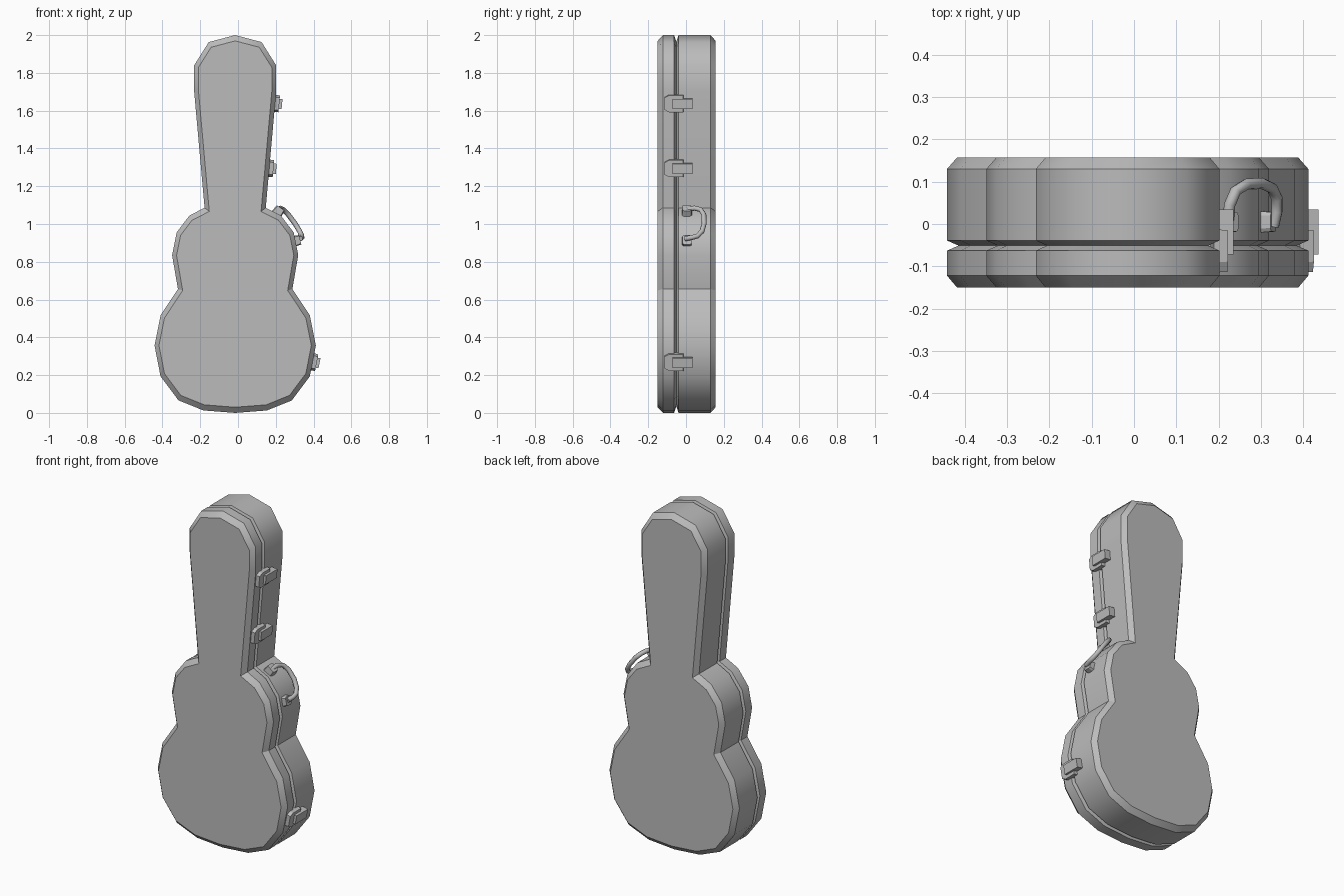
import bpy, bmesh, math
from mathutils import Vector, Matrix

if "Cube" in bpy.data.objects:
    bpy.data.objects.remove(bpy.data.objects["Cube"])

grey = bpy.data.materials.new("case grey")
grey.diffuse_color = (0.5, 0.5, 0.5, 1)
grey.use_nodes = True
grey.node_tree.nodes["Principled BSDF"].inputs["Base Color"].default_value = grey.diffuse_color
CX = -0.015  # body centre line


def make_object(name, bm):
    bmesh.ops.recalc_face_normals(bm, faces=bm.faces)
    mesh = bpy.data.meshes.new(name)
    bm.to_mesh(mesh)
    bm.free()
    mesh.materials.append(grey)
    ob = bpy.data.objects.new(name, mesh)
    bpy.context.collection.objects.link(ob)
    return ob


# Guitar outline: right half from top to bottom, then mirrored
half = [(0, 2.0), (.14, 1.963), (.217, 1.84), (.217, 1.70), (.162, 1.086),
        (.242, 1.045), (.31, .955), (.334, .835), (.303, .656), (.395, .517),
        (.427, .357), (.395, .193), (.30, .066), (.168, .013), (0, 0)]
outline = half + [(-x, z) for x, z in half[-2:0:-1]]
SX, SZ = .023, .030


def inset(points, amount):
    """Mitred inset of the outline, slightly stronger in z than in x."""
    pts = [Vector((x / SX, z / SZ)) for x, z in points]
    result = []
    for i, p in enumerate(pts):
        d0 = (p - pts[i - 1]).normalized()
        d1 = (pts[(i + 1) % len(pts)] - p).normalized()
        n0, n1 = Vector((d0.y, -d0.x)), Vector((d1.y, -d1.x))
        q = p + (n0 + n1) * amount / (1 + n0.dot(n1))
        result.append((q.x * SX, q.y * SZ))
    return result


# Case body: rings from front to back with bevelled rims and a seam groove
rings = [(-.15, 1), (-.122, 0), (-.063, 0), (-.051, 1.15), (-.039, 0),
         (.13, 0), (.157, 1)]
concave = {i for i, (x, z) in enumerate(outline) if z in (1.086, .656)}
bm = bmesh.new()
loops = []
for y, amount in rings:
    loops.append([bm.verts.new((x + CX, y, z)) for x, z in inset(outline, amount)])
n = len(outline)
for a, b in zip(loops, loops[1:]):
    for i in range(n):
        f = bm.faces.new((a[i], a[(i + 1) % n], b[(i + 1) % n], b[i]))
        f.smooth = True
bm.faces.new(loops[0])
bm.faces.new(loops[-1])
# Rims and inner corners stay sharp, the walls shade smoothly
notch = {v for loop in loops for i, v in enumerate(loop) if i in concave}
for e in bm.edges:
    a, b = e.verts
    if abs(a.co.y - b.co.y) < 1e-5 or (a in notch and b in notch):
        e.smooth = False
make_object("case_body", bm)


def frame(z, x, upper, lower):
    """Local axes on the side wall: x outward, y back, z along the edge."""
    up = (Vector((upper[0], 0, upper[1])) - Vector((lower[0], 0, lower[1]))).normalized()
    out = Vector((0, 1, 0)).cross(up)
    m = Matrix((out, (0, 1, 0), up)).transposed().to_4x4()
    m.translation = (x, 0, z)
    return m


def prism(bm, profile, x0, x1, m, taper=1.0):
    """Extrude a y-z profile outward from x0 to x1."""
    cy = sum(p[0] for p in profile) / len(profile)
    a = [bm.verts.new(m @ Vector((x0, y, z))) for y, z in profile]
    b = [bm.verts.new(m @ Vector((x1, cy + (y - cy) * taper, z * taper))) for y, z in profile]
    bm.faces.new(a)
    bm.faces.new(b)
    k = len(profile)
    for i in range(k):
        bm.faces.new((a[i], a[(i + 1) % k], b[(i + 1) % k], b[i]))


# Latches on the right wall: a tapered clasp plate under a raised lever
plate = [(-.115, -.034), (-.09, -.047), (-.012, -.047),
         (-.012, .047), (-.09, .047), (-.115, .034)]
lever = [(-.072, -.027), (.034, -.027), (.034, .027), (-.072, .027)]
for k, (z, i) in enumerate([(1.638, 3), (1.295, 3), (.27, 10)]):
    hi, lo = half[i], half[i + 1]
    t = (hi[1] - z) / (hi[1] - lo[1])
    m = frame(z, hi[0] + (lo[0] - hi[0]) * t + CX, hi, lo)
    bm = bmesh.new()
    prism(bm, plate, -.012, .022, m, .95)
    prism(bm, lever, -.008, .037, m)
    make_object(f"latch_{k + 1}", bm)

# Handle mounts on the shoulder
block = [(-.022, -.024), (-.012, -.030), (.022, -.030), (.032, -.024),
         (.032, .024), (.022, .030), (-.012, .030), (-.022, .024)]
for name, z, x, upper, lower in [("upper_handle_mount", 1.057, .207, (.20, 1.07), (.242, 1.04)),
                                 ("lower_handle_mount", .908, .296, (.31, .955), (.334, .86))]:
    bm = bmesh.new()
    prism(bm, block, -.015, .034, frame(z, x, upper, lower), .85)
    make_object(name, bm)

# Handle: a tube folded toward the back
path = [(.222, .00, 1.075), (.226, .045, 1.084), (.240, .078, 1.076),
        (.266, .094, 1.050), (.302, .096, 1.002), (.326, .085, .962),
        (.338, .060, .936), (.338, .030, .928), (.330, -.005, .922)]
curve = bpy.data.curves.new("carry_handle", 'CURVE')
curve.dimensions = '3D'
curve.bevel_depth = .0135
curve.bevel_resolution = 2
curve.use_fill_caps = True
spline = curve.splines.new('POLY')
spline.points.add(len(path) - 1)
for p, co in zip(spline.points, path):
    p.co = (*co, 1)
spline.use_smooth = True
curve.materials.append(grey)
bpy.context.collection.objects.link(bpy.data.objects.new("carry_handle", curve))
